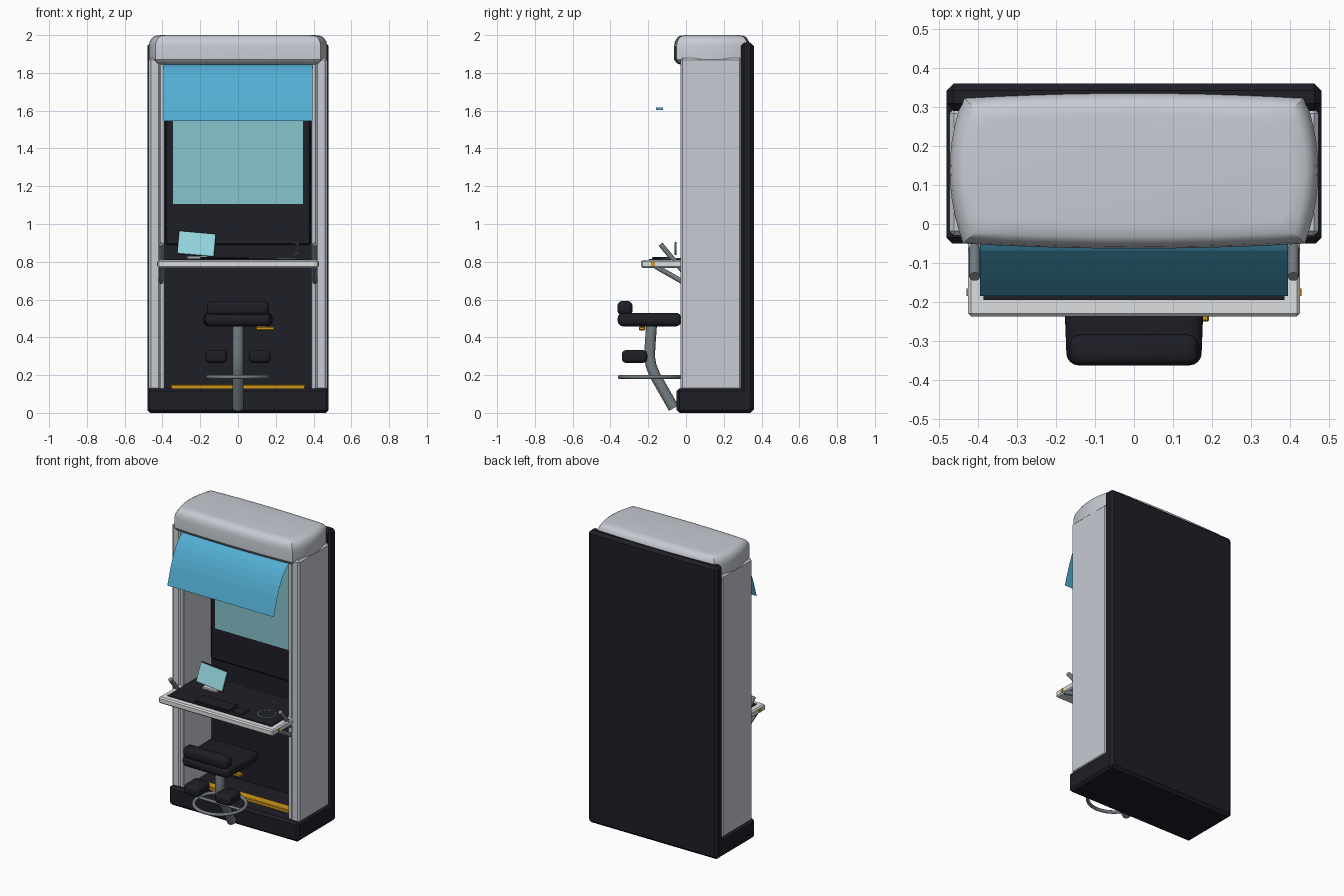
import bpy, bmesh, math
from mathutils import Vector, Matrix

if "Cube" in bpy.data.objects:
    bpy.data.objects.remove(bpy.data.objects["Cube"])


def mat(name, r, g, b):
    m = bpy.data.materials.new(name)
    m.diffuse_color = (r, g, b, 1)
    m.use_nodes = True
    m.node_tree.nodes["Principled BSDF"].inputs["Base Color"].default_value = m.diffuse_color
    return m


SHELL = mat("light grey shell", .57, .60, .65)
RIM = mat("off white", .72, .74, .75)
DARK = mat("charcoal", .013, .013, .02)
METAL = mat("steel grey", .18, .21, .23)
BLUE = mat("canopy blue", .085, .42, .65)
TEAL = mat("screen teal", .24, .56, .61)
PALE = mat("pale display", .30, .68, .73)
AMBER = mat("amber", .62, .31, .01)


def finish(name, bm, m, smooth=False):
    bmesh.ops.recalc_face_normals(bm, faces=bm.faces)
    me = bpy.data.meshes.new(name)
    bm.to_mesh(me)
    bm.free()
    ob = bpy.data.objects.new(name, me)
    bpy.context.collection.objects.link(ob)
    me.materials.append(m)
    if smooth:
        activate(ob)
        bpy.ops.object.shade_smooth_by_angle(angle=math.radians(35))
    return ob


def activate(ob):
    bpy.ops.object.select_all(action='DESELECT')
    ob.select_set(True)
    bpy.context.view_layer.objects.active = ob


def box(name, x, y, z, m, bevel=0, seg=1, rot=None, taper=1):
    """Box from x, y, z ranges; taper scales the width of the front end."""
    bm = bmesh.new()
    bmesh.ops.create_cube(bm, size=1)
    size = Vector((x[1] - x[0], y[1] - y[0], z[1] - z[0]))
    mid = Vector((sum(x) / 2, sum(y) / 2, sum(z) / 2))
    for v in bm.verts:
        if v.co.y < 0:
            v.co.x *= taper
        v.co = Vector(a * b for a, b in zip(v.co, size))
    if bevel:
        bmesh.ops.bevel(bm, geom=bm.edges[:], offset=bevel, segments=seg,
                        profile=.5, affect='EDGES')
    if rot:
        bm.transform(rot)
    bm.transform(Matrix.Translation(mid))
    return finish(name, bm, m, seg > 1)


def tube(name, pts, r, m, cyclic=False):
    cu = bpy.data.curves.new(name, 'CURVE')
    cu.dimensions = '3D'
    cu.bevel_depth = r
    cu.bevel_resolution = 3
    cu.use_fill_caps = True
    sp = cu.splines.new('POLY')
    sp.points.add(len(pts) - 1)
    for p, c in zip(sp.points, pts):
        p.co = (*c, 1)
    sp.use_cyclic_u = cyclic
    ob = bpy.data.objects.new(name, cu)
    bpy.context.collection.objects.link(ob)
    cu.materials.append(m)
    activate(ob)
    bpy.ops.object.convert(target='MESH')
    bpy.ops.object.shade_smooth_by_angle(angle=math.radians(40))
    return ob


# Cabinet: base, back slab, side walls
box("base", (-.48, .48), (-.05, .355), (0, .13), DARK, .015)
box("back_slab", (-.48, .48), (.29, .36), (0, 1.96), DARK, .018)
for s, n in ((-1, "left"), (1, "right")):
    box(n + "_wall", sorted((s * .41, s * .473)), (-.03, .295), (.12, 1.88), SHELL, .012)
    box(n + "_wall_lining", sorted((s * .388, s * .415)), (-.022, .295), (.12, 1.86), SHELL, .004)

# Roof: bulging outline with rounded edges
bm = bmesh.new()
ring = []
N = 10
for k, (a, b) in enumerate((((-.438, -.05), (.438, -.05)), ((.438, -.05), (.438, .325)),
                            ((.438, .325), (-.438, .325)), ((-.438, .325), (-.438, -.05)))):
    d = Vector(b) - Vector(a)
    out = Vector((d.y, -d.x)).normalized()
    for i in range(N):
        t = i / N
        p = Vector(a) + d * t + out * 4 * t * (1 - t) * (.013 if k % 2 == 0 else .034)
        ring.append(p)
levels = ((1.845, .93), (1.85, .965), (1.87, 1), (1.94, 1), (1.965, .99),
          (1.985, .965), (1.996, .93), (2.0, .86))
rows = []
for z, f in levels:
    inset = (1 - f) * .45
    rows.append([bm.verts.new((p.x * (1 - inset / .45), (p.y - .137) * (1 - inset / .21) + .137, z))
                 for p in ring])
M = len(ring)
for r0, r1 in zip(rows, rows[1:]):
    for i in range(M):
        bm.faces.new((r0[i], r0[(i + 1) % M], r1[(i + 1) % M], r1[i]))
bm.faces.new(rows[0])
bm.faces.new(rows[-1])
finish("roof", bm, SHELL, True)

# Interior back: lower panel, display frame, display
box("lower_panel", (-.39, .39), (.272, .295), (.12, .9), DARK)
box("display_frame", (-.383, .383), (.255, .295), (.89, 1.85), DARK, .008)
box("display", (-.345, .345), (.25, .258), (1.105, 1.79), TEAL)
box("floor_light_strip", (-.355, .355), (.04, .10), (.125, .15), AMBER, .004)
tube("top_light_rail", [(-.33, .02, 1.805), (.33, .02, 1.805)], .007, METAL)

# Canopy: single curved sheet
bm = bmesh.new()
prof = [(.0, 1.85), (-.035, 1.835), (-.068, 1.808), (-.097, 1.77), (-.122, 1.725),
        (-.145, 1.67), (-.165, 1.61), (-.185, 1.545)]
cols = [[bm.verts.new((x, y, z)) for y, z in prof] for x in (-.395, .395)]
for i in range(len(prof) - 1):
    bm.faces.new((cols[0][i], cols[0][i + 1], cols[1][i + 1], cols[1][i]))
canopy = finish("canopy", bm, BLUE)
if canopy.data.polygons[0].normal.z < 0:
    canopy.data.flip_normals()
box("canopy_tab", (-.02, .02), (-.158, -.122), (1.603, 1.618), BLUE)

# Desk with rim, dark top and fittings
box("desk", (-.425, .425), (-.237, .2), (.768, .81), RIM, .008)
box("desk_top", (-.385, .385), (-.195, .18), (.805, .816), DARK)
box("keyboard", (-.2, .06), (-.18, -.08), (.814, .826), DARK, .004)
box("touchpad", (.075, .15), (-.17, -.09), (.814, .82), DARK)
tube("charging_ring", [(.263 + .055 * math.cos(a * math.pi / 16), -.07 + .055 * math.sin(a * math.pi / 16), .817)
                       for a in range(32)], .003, PALE, True)
tube("cup_hook", [(.29, -.055, .9), (.312, -.055, .9), (.318, -.055, .89),
                  (.318, -.055, .85), (.312, -.055, .84), (.29, -.055, .84)], .005, METAL)
tilt = Matrix.Rotation(math.radians(5), 4, 'Y') @ Matrix.Rotation(math.radians(-18), 4, 'X')
box("tablet", (-.32, -.12), (.04, .05), (.83, .96), DARK, .003, rot=tilt)
box("tablet_display", (-.317, -.123), (.033, .041), (.833, .957), PALE, rot=tilt)
box("tablet_stand", (-.27, -.16), (.0, .08), (.814, .83), RIM, .004)

# Desk brackets, mirrored
for s, n in ((-1, "left"), (1, "right")):
    x = s * .408
    tube(n + "_upper_bracket", [(x, -.135, .893), (x, -.02, .755)], .014, METAL)
    tube(n + "_lower_bracket", [(x, -.16, .775), (x, -.02, .695)], .014, METAL)
    box(n + "_desk_latch", sorted((s * .415, s * .429)), (-.185, -.165), (.778, .8), AMBER)

# Stool
tube("stool_post", [(0, -.065, .025), (0, -.165, .2), (0, -.185, .25), (0, -.193, .3),
                    (0, -.19, .36), (0, -.182, .47)], .03, METAL)
tube("foot_ring", [(.16 * math.cos(a * math.pi / 24), -.19 + .16 * math.sin(a * math.pi / 24), .19)
                   for a in range(48)], .011, METAL, True)
tube("foot_ring_spoke", [(-.155, -.19, .19), (.155, -.19, .19)], .009, METAL)
box("seat", (-.185, .185), (-.362, -.025), (.458, .53), DARK, .03, 4, taper=.93)
box("seat_roll", (-.165, .165), (-.363, -.283), (.515, .593), DARK, .028, 4)
box("seat_lever", (.095, .192), (-.25, -.215), (.437, .457), AMBER, .004)
for s, n in ((-1, "left"), (1, "right")):
    box(n + "_foot_pad", sorted((s * .057, s * .173)), (-.34, -.205), (.265, .332), DARK, .022, 4)
